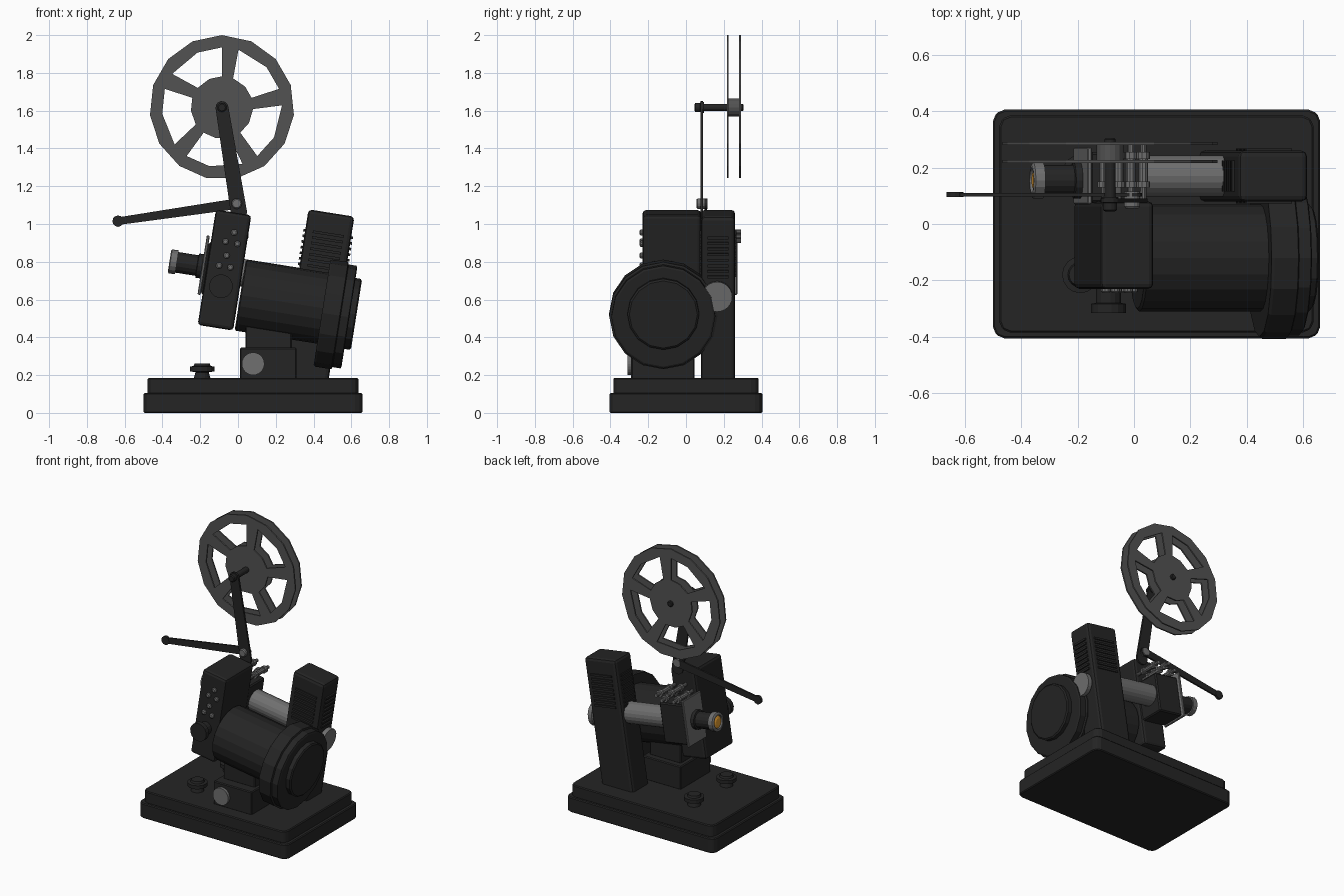
import bpy, bmesh
from math import sin, cos, pi, radians, atan2
from mathutils import Matrix, Vector

if "Cube" in bpy.data.objects:
    bpy.data.objects.remove(bpy.data.objects["Cube"])

def material(name, *rgb):
    m = bpy.data.materials.new(name)
    m.diffuse_color = (*rgb, 1)
    m.use_nodes = True
    m.node_tree.nodes["Principled BSDF"].inputs["Base Color"].default_value = m.diffuse_color
    return m

DARK = material("dark_enamel", .018, .018, .018)
GREY = material("reel_grey", .085, .085, .085)
STEEL = material("steel", .16, .16, .16)
AMBER = material("amber_glass", .75, .33, .03)
WORLD = Matrix.Identity(4)
TILT = Matrix.Translation((0, 0, .6)) @ Matrix.Rotation(radians(9), 4, 'Y')

def finish(name, bm, mat, frame=WORLD, bevel=0, segments=2):
    bmesh.ops.recalc_face_normals(bm, faces=bm.faces[:])
    me = bpy.data.meshes.new(name)
    bm.to_mesh(me)
    bm.free()
    ob = bpy.data.objects.new(name, me)
    bpy.context.collection.objects.link(ob)
    me.materials.append(mat)
    ob.matrix_world = frame
    if bevel:
        mod = ob.modifiers.new("bevel", 'BEVEL')
        mod.width, mod.segments = bevel, segments
    return ob

def box(name, x, y, z, mat=DARK, frame=WORLD, bevel=0, segments=2):
    bm = bmesh.new()
    bmesh.ops.create_cube(bm, size=1)
    for v in bm.verts:
        v.co = [(a + b) / 2 + c * (b - a) for (a, b), c in zip((x, y, z), v.co)]
    return finish(name, bm, mat, frame, bevel, segments)

def lathe(name, axis, centre, profile, mat=DARK, frame=WORLD, n=16):
    """Turn (distance along axis, radius) pairs; centre is the axis position."""
    bm = bmesh.new()
    rings = []
    for t, r in profile:
        ring = []
        for i in range(n):
            a = 2 * pi * i / n
            p, q = r * cos(a), r * sin(a)
            off = {'X': (t, p, q), 'Y': (p, t, q), 'Z': (p, q, t)}[axis]
            ring.append(bm.verts.new(Vector(centre) + Vector(off)))
        rings.append(ring)
    for a, b in zip(rings, rings[1:]):
        for i in range(n):
            j = (i + 1) % n
            bm.faces.new((a[i], a[j], b[j], b[i]))
    bm.faces.new(rings[0])
    bm.faces.new(rings[-1])
    return finish(name, bm, mat, frame)

def thicken(bm, y):
    """Extrude flat faces along y."""
    res = bmesh.ops.extrude_face_region(bm, geom=bm.faces[:], use_keep_orig=True)
    bmesh.ops.translate(bm, vec=(0, y, 0),
                        verts=[g for g in res["geom"] if isinstance(g, bmesh.types.BMVert)])

def link_arm(name, p, q, rp, rq, y0, y1):
    bm = bmesh.new()
    d = atan2(q[1] - p[1], q[0] - p[0])
    pts = []
    for (x, z), r, start in ((q, rq, d - pi / 2), (p, rp, d + pi / 2)):
        pts += [(x + r * cos(start + pi * i / 6), y0, z + r * sin(start + pi * i / 6)) for i in range(7)]
    bm.faces.new([bm.verts.new(c) for c in pts])
    thicken(bm, y1 - y0)
    return finish(name, bm, DARK)

# Stepped base
for name, x, y, z in (("base_lower", (-.5, .66), (-.405, .405), (0, .105)),
                      ("base_upper", (-.478, .637), (-.385, .385), (.1, .185))):
    b = box(name, x, y, z)
    bm = bmesh.new()
    bm.from_mesh(b.data)
    upright = [e for e in bm.edges if abs(e.verts[0].co.z - e.verts[1].co.z) > .01]
    bmesh.ops.bevel(bm, geom=upright, offset=.04, segments=2, profile=.5, affect='EDGES')
    bm.to_mesh(b.data)
    bm.free()
    m = b.modifiers.new("edge", 'BEVEL')
    m.width, m.segments = .006, 1

# Base knobs
for y in (-.18, .18):
    lathe("base_knob", 'Z', (-.19, y, 0),
          [(.18, .045), (.215, .035), (.22, .065), (.245, .065), (.248, .045), (.262, .04)])

# Pedestal
box("pedestal_lower", (.01, .31), (-.29, .045), (.18, .345), bevel=.006, segments=1)
box("pedestal_upper", (.04, .285), (-.22, .0), (.34, .5), bevel=.006, segments=1)
lathe("pedestal_dial", 'Y', (.08, 0, .26), [(-.31, .06), (-.285, .06)], STEEL, n=24)

# Mechanism housing
box("mechanism_housing", (-.19, .0), (-.23, .08), (-.166, .452), frame=TILT, bevel=.018)
lathe("housing_knob", 'Y', (-.1, 0, .055),
      [(-.22, .045), (-.28, .045), (-.283, .063), (-.315, .063)], frame=TILT)
inv = TILT.inverted()
for x, z in ((-.02, .955), (-.066, .907), (-.003, .895), (-.06, .833), (-.1, .78), (-.04, .77)):
    c = inv @ Vector((x, 0, z))
    lathe("housing_button", 'Y', c, [(-.22, .017), (-.24, .017), (-.245, .01)], STEEL, TILT, 10)

# Motor
lathe("motor_barrel", 'X', (0, -.12, .025), [(.008, .18), (.015, .19), (.5, .19)], frame=TILT, n=20)
lathe("motor_flange", 'X', (0, -.12, 0),
      [(.45, .28), (.46, .287), (.545, .287), (.55, .275), (.592, .275), (.597, .265)], frame=TILT)
lathe("motor_cap", 'X', (0, -.12, .02), [(.59, .19), (.625, .19), (.632, .18)], frame=TILT)

# Lamp house with louvres
box("lamp_house", (.294, .54), (.08, .26), (-.395, .53), frame=TILT, bevel=.02)
for i in range(8):
    w = .2 + .03 * i
    box("side_louvre", (.335, .5), (.072, .268), (w, w + .014), frame=TILT)
    box("end_louvre", (.284, .55), (.115, .225), (w, w + .014), frame=TILT)
lathe("lamp_dial", 'X', (0, .165, .107), [(.535, .05), (.555, .08), (.585, .08)], STEEL, TILT, 24)

# Light tunnel, film gate and lens
lathe("light_tunnel", 'X', (0, .17, .144), [(-.03, .073), (.3, .073)], STEEL, TILT, 20)
box("film_gate", (-.2, -.01), (.075, .255), (.0, .275), frame=TILT, bevel=.008, segments=1)
box("gate_plate", (-.216, -.2), (.07, .272), (-.007, .31), STEEL, TILT, .004, 1)
lathe("lens_barrel", 'X', (0, .155, .144),
      [(-.2, .065), (-.24, .065), (-.243, .055), (-.36, .055)], frame=TILT)
lathe("lens_ring", 'X', (0, .155, .144),
      [(-.35, .064), (-.385, .064), (-.39, .055), (-.39, .045), (-.375, .043)], STEEL, TILT)
lathe("lens_glass", 'X', (0, .155, .144), [(-.37, .044), (-.38, .042), (-.387, .022)], AMBER, TILT)

# Film rollers
for u, w in ((-.155, .305), (-.11, .345), (-.06, .305), (-.02, .335)):
    lathe("film_roller", 'Y', (u, 0, w),
          [(.075, .012), (.13, .012), (.13, .024), (.15, .024), (.15, .017), (.23, .017),
           (.23, .024), (.255, .024), (.255, .012), (.29, .012)], STEEL, TILT, 10)

# Reel arms
HUB = (-.085, 1.617)
link_arm("reel_arm", (.005, 1.06), HUB, .043, .034, .076, .09)
link_arm("folded_arm", (0, 1.108), (-.635, 1.015), .028, .02, .098, .11)
lathe("arm_tip", 'Y', (-.635, 0, 1.015), [(.095, .03), (.113, .03)], n=12)
lathe("arm_pivot", 'Y', (-.007, 0, 1.108), [(.055, .022), (.062, .028), (.115, .028)], STEEL, n=14)

# Reel: two flanges with five windows, a core and a spindle
def reel_flange(name, y):
    bm = bmesh.new()
    def ring(r, steps):
        angles = [radians(72 * k + s) for k in range(5) for s in steps]
        return [bm.verts.new((HUB[0] + r * cos(a), y, HUB[1] + r * sin(a))) for a in angles]
    hub = ring(.165, (18, 42, 69))
    rim = ring(.318, (18, 42, 74))
    edge = ring(.383, (18, 42, 66))
    bm.faces.new(hub)
    for i in range(15):
        j = (i + 1) % 15
        bm.faces.new((rim[i], rim[j], edge[j], edge[i]))
        if i % 3 == 2:
            bm.faces.new((hub[i], hub[j], rim[j], rim[i]))
    thicken(bm, .01)
    return finish(name, bm, GREY)

reel_flange("reel_flange_front", .216)
reel_flange("reel_flange_back", .28)
lathe("reel_core", 'Y', (HUB[0], 0, HUB[1]), [(.22, .048), (.285, .048)], GREY)
lathe("reel_spindle", 'Y', (HUB[0], 0, HUB[1]),
      [(.045, .018), (.05, .025), (.075, .025), (.078, .03), (.095, .03), (.095, .02),
       (.2, .02), (.3, .02), (.305, .014)], n=14)
